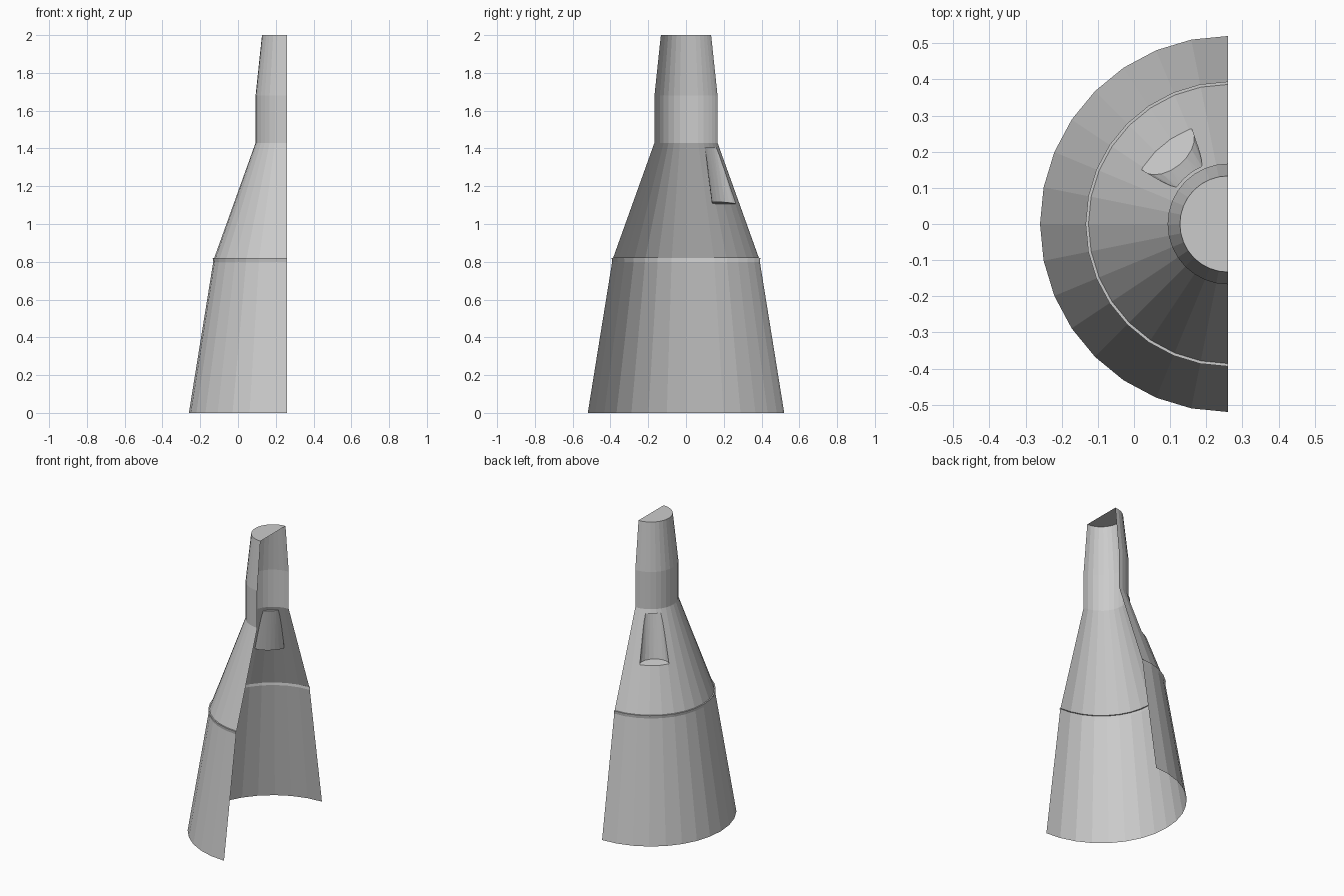
import bpy, bmesh
from math import sin, cos, pi, radians

if "Cube" in bpy.data.objects:
    bpy.data.objects.remove(bpy.data.objects["Cube"])

AX = 0.26          # x of the revolve axis (the open cut plane)
SEG = 16           # facets in the half turn


def make_object(name, bm):
    bmesh.ops.recalc_face_normals(bm, faces=bm.faces[:])
    me = bpy.data.meshes.new(name)
    bm.to_mesh(me)
    bm.free()
    ob = bpy.data.objects.new(name, me)
    bpy.context.collection.objects.link(ob)
    return ob


def loft(bm, rings, closed):
    """Bridge consecutive vertex rings with quads."""
    for a, b in zip(rings, rings[1:]):
        n = len(a)
        for i in range(n if closed else n - 1):
            j = (i + 1) % n
            bm.faces.new((a[i], a[j], b[j], b[i]))


# Half-turned shell, built as a closed solid so it can be cut
profile = [(0.52, 0), (0.391, 0.80), (0.394, 0.82), (0.386, 0.82),
           (0.167, 1.43), (0.167, 1.68), (0.133, 2.0)]
bm = bmesh.new()
rings = []
for r, z in profile:
    angles = [pi / 2 + pi * k / SEG for k in range(SEG + 1)]
    rings.append([bm.verts.new((AX + r * cos(a), r * sin(a), z)) for a in angles])
loft(bm, rings, False)
bm.faces.new(rings[0])
bm.faces.new(rings[-1])
bm.faces.new([g[0] for g in rings] + [g[-1] for g in reversed(rings)])
shell = make_object("half_cone_shell", bm)

# Cutter for the tapered scoop: U-shaped section lofted from floor to top
ANG = radians(129.375)
N = 10


def scoop_ring(bm, half, outer, start, depth, z_out, z_in):
    pts = [(outer, half)]
    pts += [(start - depth * sin(pi * k / N), half * cos(pi * k / N)) for k in range(N + 1)]
    pts += [(outer, -half)]
    ring = []
    for u, t in pts:
        z = z_in + (z_out - z_in) * (u - (start - depth)) / depth
        ring.append(bm.verts.new((AX + u * cos(ANG) + t * sin(ANG),
                                  u * sin(ANG) - t * cos(ANG), z)))
    return ring


bm = bmesh.new()
low = scoop_ring(bm, 0.09, 0.36, 0.27, 0.058, 1.107, 1.117)
top = scoop_ring(bm, 0.055, 0.26, 0.18, 0.02, 1.405, 1.405)
loft(bm, [low, top], True)
bm.faces.new(low)
bm.faces.new(top)
bmesh.ops.triangulate(bm, faces=bm.faces[:])
cutter = make_object("scoop_cutter", bm)
cutter.hide_render = True

mod = shell.modifiers.new("scoop", "BOOLEAN")
mod.operation = 'DIFFERENCE'
mod.solver = 'EXACT'
mod.object = cutter
bpy.context.view_layer.objects.active = shell
bpy.ops.object.modifier_apply(modifier=mod.name)
bpy.data.objects.remove(cutter)

# Open the cut plane and the base, leaving a thin shell
bm = bmesh.new()
bm.from_mesh(shell.data)
gone = [f for f in bm.faces
        if all(abs(v.co.x - AX) < 1e-4 for v in f.verts)
        or all(abs(v.co.z) < 1e-4 for v in f.verts)]
bmesh.ops.delete(bm, geom=gone, context='FACES')
bm.to_mesh(shell.data)
bm.free()
